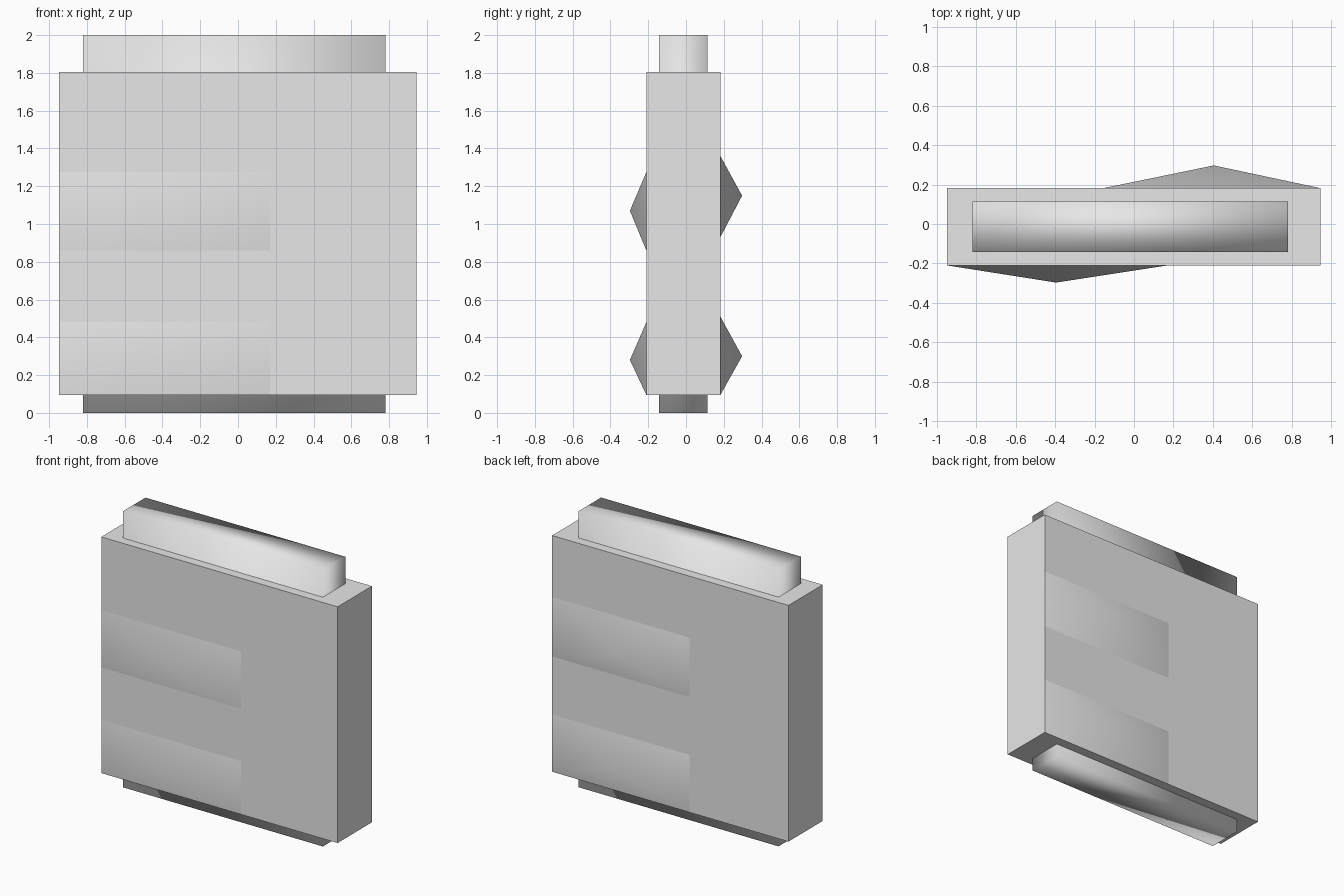
import bpy, bmesh

if "Cube" in bpy.data.objects:
    bpy.data.objects.remove(bpy.data.objects["Cube"])

grey = bpy.data.materials.new("light_grey")
grey.diffuse_color = (0.8, 0.8, 0.8, 1)
grey.use_nodes = True
grey.node_tree.nodes["Principled BSDF"].inputs["Base Color"].default_value = grey.diffuse_color


def make(name, verts, faces, smooth):
    mesh = bpy.data.meshes.new(name)
    mesh.from_pydata(verts, [], faces)
    bm = bmesh.new()
    bm.from_mesh(mesh)
    bmesh.ops.recalc_face_normals(bm, faces=bm.faces)
    for f in bm.faces:
        f.smooth = smooth
    bm.to_mesh(mesh)
    bm.free()
    mesh.materials.append(grey)
    obj = bpy.data.objects.new(name, mesh)
    bpy.context.collection.objects.link(obj)
    return obj


def box(name, x, y, z, smooth=False):
    verts = [(a, b, c) for a in x for b in y for c in z]
    faces = [(0, 1, 3, 2), (4, 6, 7, 5), (0, 4, 5, 1),
             (2, 3, 7, 6), (0, 2, 6, 4), (1, 5, 7, 3)]
    return make(name, verts, faces, smooth)


def bump(name, x, z, base_y, apex):
    # shallow pyramid standing on the front or back face
    verts = [(x[0], base_y, z[0]), (x[1], base_y, z[0]),
             (x[1], base_y, z[1]), (x[0], base_y, z[1]), apex]
    return make(name, verts, [(0, 1, 4), (1, 2, 4), (2, 3, 4), (3, 0, 4)], True)


# main slab and the softly shaded core poking out at both ends
box("body", (-0.948, 0.945), (-0.21, 0.182), (0.095, 1.805))
box("core", (-0.82, 0.78), (-0.143, 0.113), (0, 2), smooth=True)

# front bumps on the left, back bumps on the right
for i, (lo, hi, mid) in enumerate([(0.095, 0.48, 0.28), (0.86, 1.275, 1.07)]):
    bump(f"front_bump_{i}", (-0.948, 0.17), (lo, hi), -0.21, (-0.395, -0.297, mid))
for i, (lo, hi, mid) in enumerate([(0.095, 0.51, 0.30), (0.93, 1.36, 1.15)]):
    bump(f"back_bump_{i}", (-0.155, 0.945), (lo, hi), 0.182, (0.405, 0.297, mid))

# fix outward direction of the open pyramids
for obj in bpy.data.objects:
    if "bump" in obj.name:
        sign = -1 if obj.name.startswith("front") else 1
        bm = bmesh.new()
        bm.from_mesh(obj.data)
        bm.normal_update()
        bmesh.ops.reverse_faces(bm, faces=[f for f in bm.faces if f.normal.y * sign < 0])
        bm.to_mesh(obj.data)
        bm.free()
